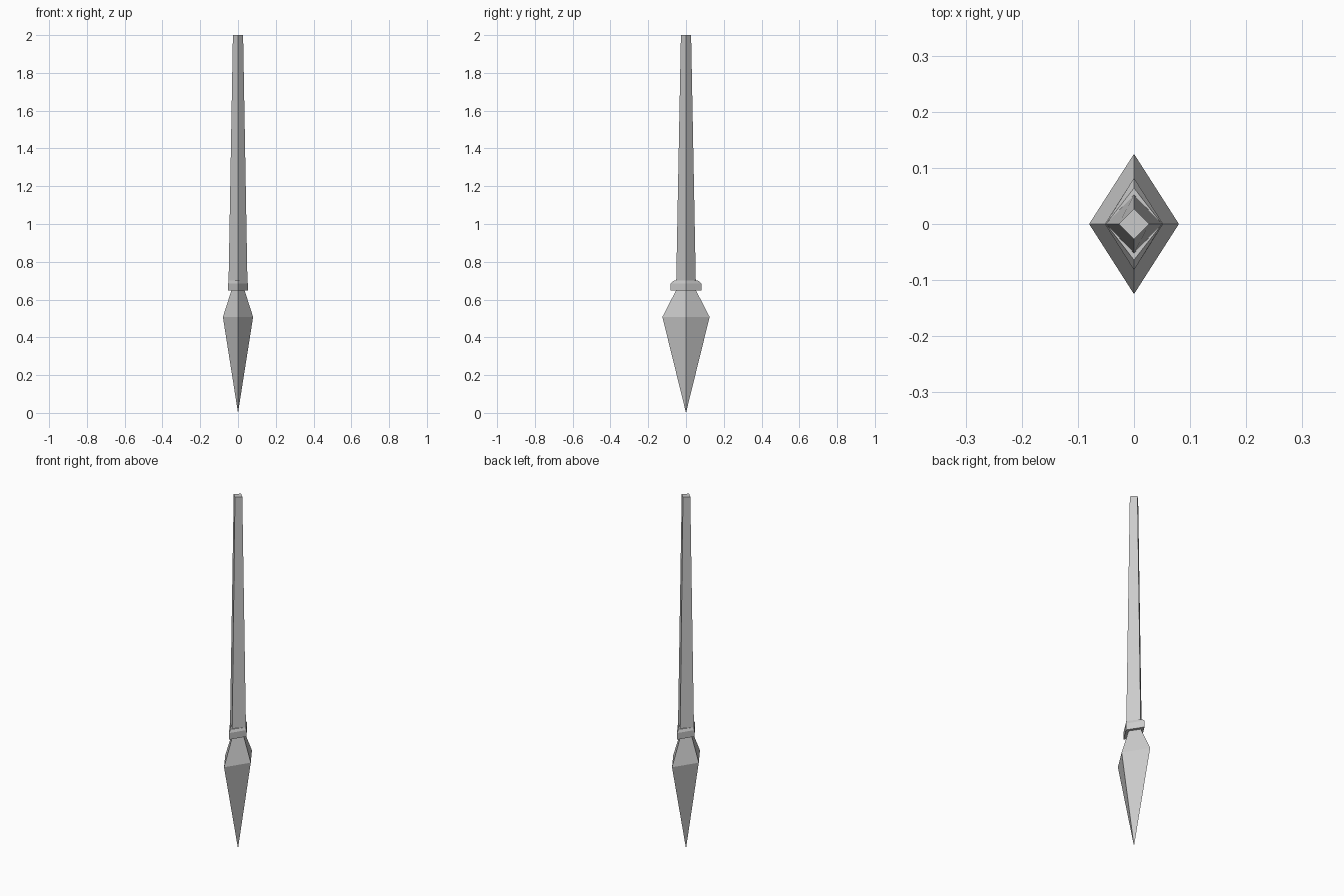
import bpy
import bmesh

if "Cube" in bpy.data.objects:
    bpy.data.objects.remove(bpy.data.objects["Cube"])


def diamond_loft(name, sections):
    """Loft four-sided diamond rings given as (z, half width x, half depth y)."""
    bm = bmesh.new()
    rings = []
    for z, hx, hy in sections:
        if hx == 0:
            rings.append([bm.verts.new((0, 0, z))] * 4)
        else:
            rings.append([bm.verts.new(p) for p in
                          ((hx, 0, z), (0, hy, z), (-hx, 0, z), (0, -hy, z))])
    for low, high in zip(rings, rings[1:]):
        for i in range(4):
            j = (i + 1) % 4
            corners = dict.fromkeys((low[i], low[j], high[j], high[i]))
            bm.faces.new(list(corners))
    for ring in (rings[0], rings[-1]):
        if len(set(ring)) == 4:
            bm.faces.new(ring)
    bmesh.ops.recalc_face_normals(bm, faces=bm.faces)
    mesh = bpy.data.meshes.new(name)
    bm.to_mesh(mesh)
    bm.free()
    obj = bpy.data.objects.new(name, mesh)
    bpy.context.collection.objects.link(obj)
    return obj


# Pointed blade, widest at its shoulder
diamond_loft("blade", [(0, 0, 0), (0.508, 0.08, 0.125), (0.648, 0.035, 0.053)])

# Collar with a sloped upper edge
diamond_loft("collar", [(0.648, 0.052, 0.082), (0.685, 0.052, 0.082),
                        (0.70, 0.05, 0.064)])

# Long tapering shaft
diamond_loft("shaft", [(0.69, 0.05, 0.052), (2.0, 0.027, 0.027)])
